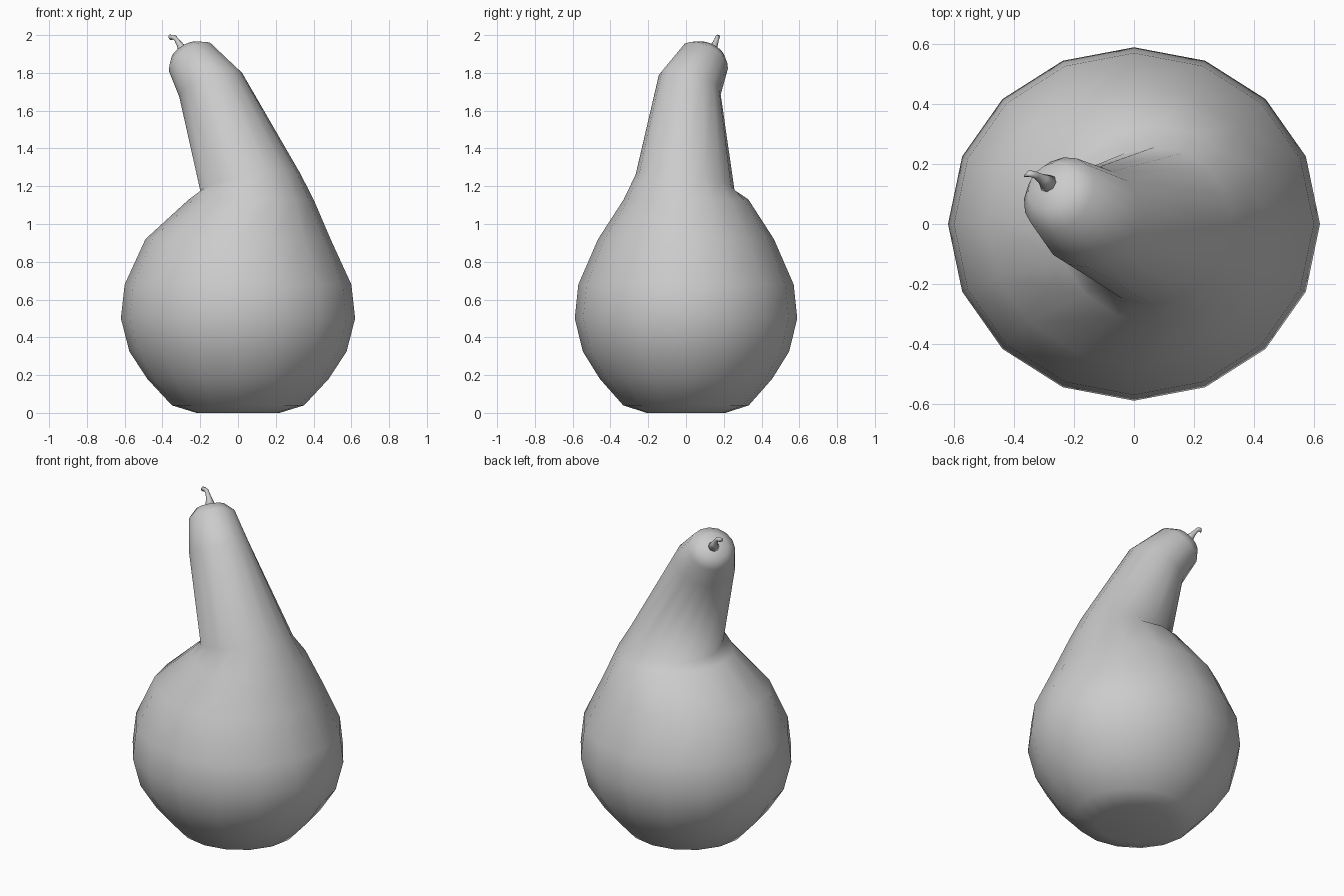
import bpy, bmesh
from math import cos, sin, tau, radians
from mathutils import Vector, Quaternion

if "Cube" in bpy.data.objects:
    bpy.data.objects.remove(bpy.data.objects["Cube"])

LEAN = Vector((-0.77, 0.64, 0)).normalized()   # direction the neck bends towards
AXIS = Vector((0, 0, 1)).cross(LEAN)


def loft(name, rings, sides, start, end):
    """Skin rings (x, y, z, rx, ry, tilt in degrees) and close both ends with a fan."""
    bm = bmesh.new()
    loops = []
    for x, y, z, rx, ry, tilt in rings:
        q = Quaternion(AXIS, radians(tilt))
        loops.append([bm.verts.new(Vector((x, y, z)) + q @ Vector(
            (rx * cos(tau * i / sides), ry * sin(tau * i / sides), 0)))
            for i in range(sides)])
    lo, hi = bm.verts.new(start), bm.verts.new(end)
    for i in range(sides):
        j = (i + 1) % sides
        for a, b in zip(loops, loops[1:]):
            bm.faces.new((a[i], a[j], b[j], b[i]))
        bm.faces.new((lo, loops[0][j], loops[0][i]))
        bm.faces.new((hi, loops[-1][i], loops[-1][j]))
    for f in bm.faces:
        f.smooth = True
    me = bpy.data.meshes.new(name)
    bm.to_mesh(me)
    bm.free()
    ob = bpy.data.objects.new(name, me)
    bpy.context.collection.objects.link(ob)
    return ob


# Round belly, then the leaning neck and rounded tip
belly = [(0.22, 0.0), (0.35, 0.04), (0.48, 0.18), (0.575, 0.325),
         (0.62, 0.5), (0.6, 0.68), (0.49, 0.92)]
rings = [(0, 0, z, r, r * 0.95, 0) for r, z in belly]
rings += [
    (0.07, 0.0, 1.13, 0.33, 0.33, 0),
    (0.065, -0.005, 1.22, 0.268, 0.265, 14),
    (-0.145, 0.02, 1.737, 0.178, 0.172, 28),
    (-0.25, 0.1, 1.878, 0.135, 0.135, 40),
    (-0.28, 0.127, 1.912, 0.085, 0.085, 40),
]
loft("gourd_body", rings, 16, (0, 0, 0.02), (-0.288, 0.134, 1.922))

# Short curled stem with a flared end
stem = [
    (-0.283, 0.132, 1.91, 0.034, 0.034, 40),
    (-0.305, 0.15, 1.945, 0.018, 0.018, 35),
    (-0.325, 0.162, 1.975, 0.012, 0.012, 30),
    (-0.338, 0.166, 1.988, 0.013, 0.013, 60),
    (-0.358, 0.168, 1.988, 0.015, 0.015, 100),
]
loft("stem", stem, 8, (-0.28, 0.13, 1.905), (-0.362, 0.168, 1.987))
